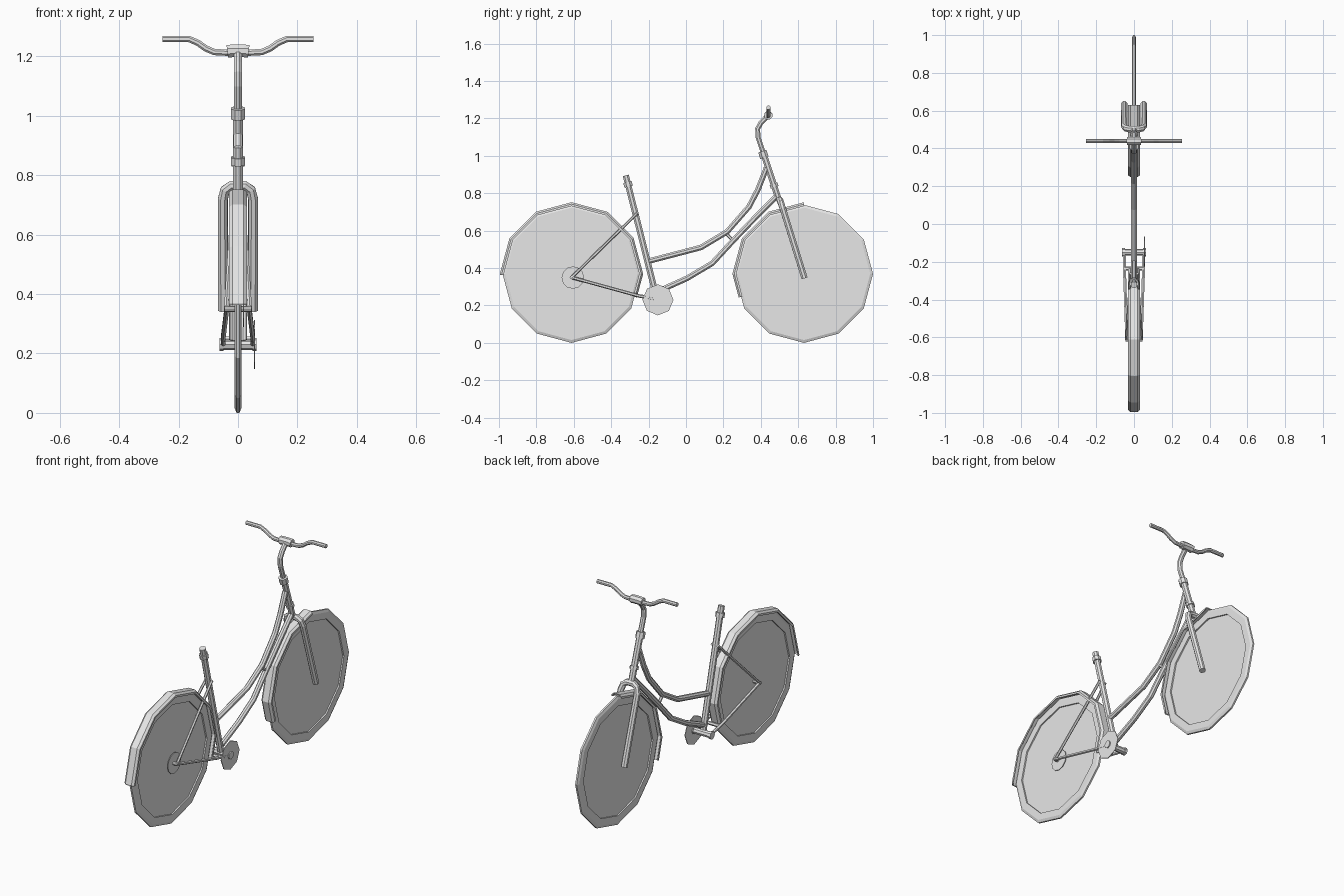
import bpy, bmesh, math
from mathutils import Vector

if "Cube" in bpy.data.objects:
    bpy.data.objects.remove(bpy.data.objects["Cube"])

grey = bpy.data.materials.new("plain_grey")
grey.diffuse_color = (0.8, 0.8, 0.8, 1)
grey.use_nodes = True
grey.node_tree.nodes["Principled BSDF"].inputs["Base Color"].default_value = grey.diffuse_color


def finish(bm, name):
    bmesh.ops.recalc_face_normals(bm, faces=bm.faces)
    me = bpy.data.meshes.new(name)
    bm.to_mesh(me)
    bm.free()
    me.materials.append(grey)
    ob = bpy.data.objects.new(name, me)
    bpy.context.scene.collection.objects.link(ob)
    return ob


def skin(name, rings, closed=False):
    """Bridge equal-length closed rings of points, capping the ends."""
    bm = bmesh.new()
    vs = [[bm.verts.new(p) for p in ring] for ring in rings]
    n, m = len(vs[0]), len(vs)
    for i in range(m if closed else m - 1):
        a, b = vs[i], vs[(i + 1) % m]
        for j in range(n):
            k = (j + 1) % n
            bm.faces.new((a[j], a[k], b[k], b[j]))
    if not closed:
        bm.faces.new(vs[0])
        bm.faces.new(vs[-1])
    return finish(bm, name)


def tube(name, pts, r, sides=8, ref=(1, 0, 0)):
    """Sweep a polygon along a path."""
    P = [Vector(p) for p in pts]
    rings = []
    for i, p in enumerate(P):
        t = Vector((0, 0, 0))
        if i > 0:
            t += (p - P[i - 1]).normalized()
        if i < len(P) - 1:
            t += (P[i + 1] - p).normalized()
        t.normalize()
        u = (Vector(ref) - t * t.dot(Vector(ref))).normalized()
        v = t.cross(u)
        rings.append([p + r * (math.cos(a) * u + math.sin(a) * v)
                      for a in (2 * math.pi * (j + 0.5) / sides for j in range(sides))])
    return skin(name, rings)


def disc(name, x0, x1, y, z, r, sides, turn=0.0):
    """Polygon cylinder along x."""
    ang = [turn + 2 * math.pi * j / sides for j in range(sides)]
    return skin(name, [[(x, y + r * math.cos(a), z + r * math.sin(a)) for a in ang]
                       for x in (x0, x1)])


def wheel(name, y):
    """Twelve-sided tyre with a recessed flat disc."""
    prof = [(-.003, .315), (-.011, .315), (-.011, .354), (-.005, .369),
            (.005, .369), (.011, .354), (.011, .315), (.003, .315)]
    ang = [math.radians(30 * j) for j in range(12)]
    skin(name + "_tyre", [[(x, y + r * math.cos(a), WZ + r * math.sin(a)) for x, r in prof]
                          for a in ang], closed=True)
    disc(name + "_disc", -.003, .003, y, WZ, .317, 12)


def fender(name, y, a0, a1):
    """Shell following the twelve-sided wheel from angle a0 to a1."""
    half = [(.031, .362), (.031, .373), (.019, .383)]
    inner = [(.017, .377), (.027, .369), (.027, .362)]
    prof = half + [(-x, r) for x, r in half[::-1]] + [(-x, r) for x, r in inner[::-1]] + inner
    degs = [a0] + [d for d in range(-360, 361, 30) if a0 < d < a1] + [a1]
    rings = []
    for d in degs:
        off = (d % 30) - 15
        f = math.cos(math.radians(15)) / math.cos(math.radians(off))
        a = math.radians(d)
        rings.append([(x, y + f * r * math.cos(a), WZ + f * r * math.sin(a)) for x, r in prof])
    skin(name, rings)


def yz(*pts):
    return [(0, y, z) for y, z in pts]


WZ, RY, FY = .369, -.612, .631

# wheels and fenders
wheel("rear_wheel", RY)
wheel("front_wheel", FY)
fender("rear_fender", RY, -20, 181)
fender("front_fender", FY, 90, 200)

# seat tube with open post and clamp
tube("seat_tube", yz((-.322, .895), (-.158, .245)), .018)
tube("seat_clamp", yz((-.313, .86), (-.307, .835)), .025)

# curved step-through frame tubes
tube("upper_tube", yz((.43, .935), (.385, .82), (.337, .728), (.22, .594), (.08, .51), (-.20, .437)), .016)
tube("lower_tube", yz((.49, .79), (.38, .68), (.26, .555), (.14, .425), (.005, .345), (-.15, .275)), .016)
tube("tube_bridge", yz((.21, .59), (.25, .548)), .009, 6)

# head tube, collars and steering stem
tube("head_tube", yz((.412, 1.02), (.496, .765)), .018)
tube("upper_collar", yz((.408, 1.025), (.419, .99)), .025)
tube("lower_collar", yz((.468, .85), (.474, .833)), .024)
tube("stem", yz((.412, 1.02), (.385, .94 + .16), (.383, 1.145), (.40, 1.175), (.437, 1.215)), .0145)

# handlebar with clamp
bar = [(.254, 1.258), (.165, 1.258), (.135, 1.245), (.108, 1.226), (.08, 1.214), (.04, 1.212)]
tube("handlebar", [(-x, .44, z) for x, z in bar] + [(x, .44, z) for x, z in bar[::-1]],
     .0115, 8, (0, 1, 0))
tube("bar_clamp", [(-.036, .44, 1.216), (-.02, .44, 1.218), (.02, .44, 1.218), (.036, .44, 1.216)],
     .023, 8, (0, 1, 0))

# fork with arched crown
leg = [(.051, .634, .345), (.051, .517, .72), (.043, .507, .75), (.022, .501, .764)]
tube("fork", leg + [(-x, y, z) for x, y, z in leg[::-1]], .018, 8, (0, 1, 0))

# bottom bracket, chain ring and rear sprocket
BY, BZ = -.15, .23
disc("bracket_shell", -.05, .05, BY, BZ, .018, 8)
for s in (-1, 1):
    disc("bracket_cap", s * .048, s * .063, BY, BZ, .022, 8)
disc("chain_ring", .053, .057, BY, BZ, .083, 8, math.pi / 2)
disc("rear_sprocket", .016, .02, -.605, .349, .06, 12)
disc("rear_axle", -.045, .045, RY, .35, .01, 8)

# rear stays on both sides, joined by a bridge near the bracket
for s in (-1, 1):
    tube("chain_stay", [(s * .038, RY, .35), (s * .05, -.255, .252), (s * .05, BY, BZ)], .009, 6)
    tube("seat_stay", [(s * .04, RY, .35), (s * .018, -.262, .692)], .008, 6)
disc("stay_bridge", -.05, .05, -.235, .249, .01, 6)
